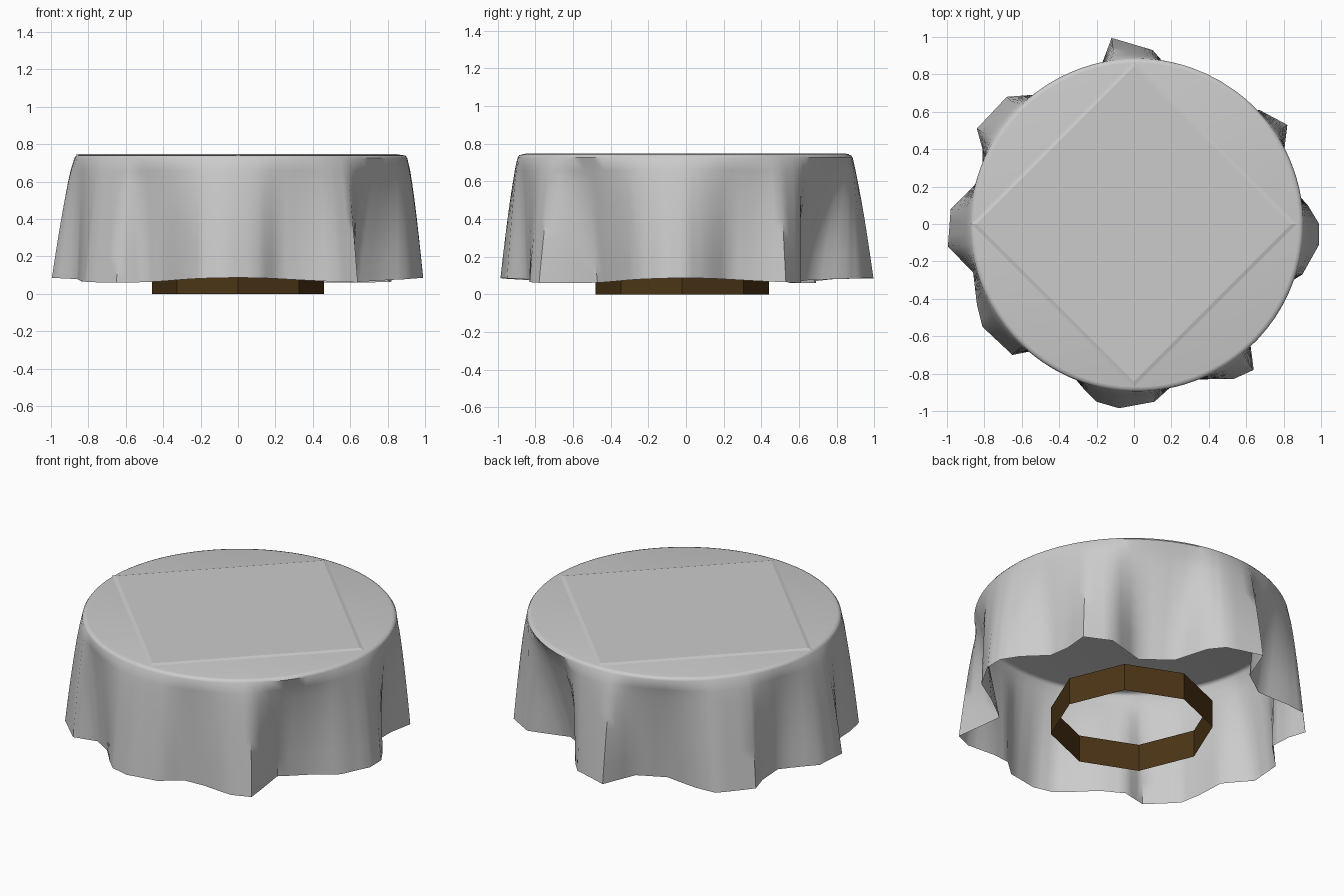
import bpy, bmesh, math
from mathutils import Vector

if "Cube" in bpy.data.objects:
    bpy.data.objects.remove(bpy.data.objects["Cube"])


def material(name, rgb):
    m = bpy.data.materials.new(name)
    m.diffuse_color = (*rgb, 1)
    m.use_nodes = True
    m.node_tree.nodes["Principled BSDF"].inputs["Base Color"].default_value = m.diffuse_color
    return m


def make_object(name, bm, mat):
    bmesh.ops.recalc_face_normals(bm, faces=bm.faces)
    me = bpy.data.meshes.new(name)
    bm.to_mesh(me)
    bm.free()
    me.materials.append(mat)
    ob = bpy.data.objects.new(name, me)
    bpy.context.collection.objects.link(ob)
    return ob


def bridge(bm, a, b):
    n = len(a)
    for i in range(n):
        j = (i + 1) % n
        bm.faces.new((a[i], a[j], b[j], b[i]))


cloth_grey = material("cloth grey", (0.6, 0.6, 0.6))
wood_brown = material("dark wood", (0.07, 0.035, 0.008))

# Hem outline, counter-clockwise
HEM = [(.99, -.11), (.99, 0), (.93, .1), (.81, .23), (.80, .37), (.82, .53),
       (.67, .61), (.42, .54), (.24, .65), (.17, .85), (.10, .93), (-.12, .995),
       (-.20, .78), (-.35, .68), (-.55, .69), (-.68, .68), (-.84, .51),
       (-.81, .40), (-.81, .25), (-.98, .08), (-.995, -.12), (-.86, -.26),
       (-.84, -.43), (-.81, -.55), (-.65, -.70), (-.50, -.67), (-.38, -.75),
       (-.27, -.88), (-.20, -.95), (-.08, -.985), (.11, -.95), (.22, -.85),
       (.34, -.83), (.53, -.83), (.64, -.78), (.60, -.47), (.75, -.36), (.90, -.27)]
CENTRE = Vector((0.015, -0.005))
RIM_R, RIM_Z = 0.89, 0.725

# Subdivide the outline and pair each hem point with a rim point
hem = []
for i, p in enumerate(HEM):
    a, b = Vector(p), Vector(HEM[(i + 1) % len(HEM)])
    hem += [a.lerp(b, k / 3) for k in range(3)]
dirs = [(p - CENTRE).normalized() for p in hem]

# Draped cloth: flat top, rounded rim, folds that deepen toward the hem
bm = bmesh.new()
rings = []
for r, z in ((0.865, 0.742), (0.881, 0.738)):
    rings.append([bm.verts.new((*(CENTRE + d * r), z)) for d in dirs])
for t in (0, 0.1, 0.2, 0.35, 0.5, 0.65, 0.8, 1):
    ring = []
    for p, d in zip(hem, dirs):
        xy = (CENTRE + d * RIM_R).lerp(p, t ** 0.75)
        hem_z = 0.073 + 0.013 * math.cos(4 * math.atan2(p.y, p.x))
        ring.append(bm.verts.new((*xy, RIM_Z + (hem_z - RIM_Z) * t)))
    rings.append(ring)
for a, b in zip(rings, rings[1:]):
    bridge(bm, a, b)
bm.faces.new(rings[0])
cloth = make_object("tablecloth", bm, cloth_grey)
bpy.context.view_layer.objects.active = cloth
cloth.select_set(True)
bpy.ops.object.shade_smooth_by_angle(angle=math.radians(50))

# Square crease pressed into the top of the cloth
bm = bmesh.new()
loops = [[bm.verts.new((r * math.cos(k * math.pi / 2), r * math.sin(k * math.pi / 2), z))
          for k in range(4)] for r, z in ((0.87, 0.7425), (0.84, 0.7485))]
bridge(bm, *loops)
bm.faces.new(loops[1])
make_object("top_square_crease", bm, cloth_grey)

# Open eight-sided base ring
bm = bmesh.new()
loops = [[bm.verts.new((0.46 * math.cos(k * math.pi / 4),
                        -0.02 + 0.46 * math.sin(k * math.pi / 4), z))
          for k in range(8)] for z in (0, 0.17)]
bridge(bm, *loops)
make_object("base_ring", bm, wood_brown)
